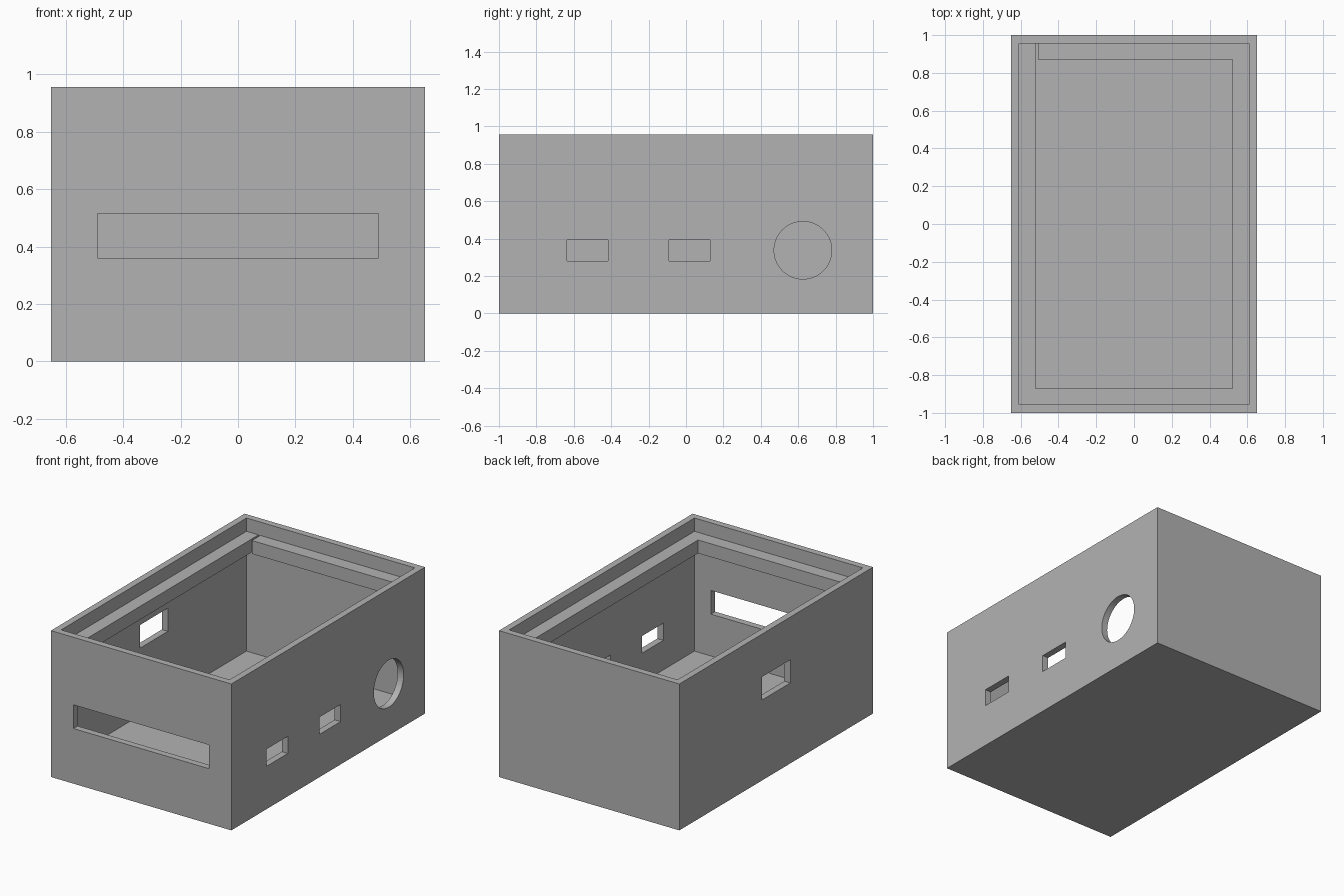
import bpy
import bmesh
import math

if "Cube" in bpy.data.objects:
    bpy.data.objects.remove(bpy.data.objects["Cube"], do_unlink=True)

U = 2 / 46                      # one design unit; the case is 30 x 46 x 22
X, Y, H = 15 * U, 23 * U, 22 * U
WALL, FLOOR, LEDGE = U, 2 * U, 2 * U
IX, IY = X - WALL, Y - WALL     # inner half sizes

grey = bpy.data.materials.new("plain grey")
grey.use_nodes = True
grey.diffuse_color = (0.45, 0.45, 0.45, 1)
grey.node_tree.nodes["Principled BSDF"].inputs["Base Color"].default_value = (0.45, 0.45, 0.45, 1)


def add_object(name, bm):
    bmesh.ops.recalc_face_normals(bm, faces=bm.faces)
    mesh = bpy.data.meshes.new(name)
    bm.to_mesh(mesh)
    bm.free()
    mesh.materials.append(grey)
    obj = bpy.data.objects.new(name, mesh)
    bpy.context.collection.objects.link(obj)
    return obj


def box(name, x, y, z):
    """Box from (min, max) ranges."""
    bm = bmesh.new()
    bmesh.ops.create_cube(bm, size=1)
    for v in bm.verts:
        v.co = [r[0] if c < 0 else r[1] for c, r in zip(v.co, (x, y, z))]
    return add_object(name, bm)


def prism(name, outline, z0, z1):
    """Extrude a flat outline upward."""
    bm = bmesh.new()
    face = bm.faces.new([bm.verts.new((x, y, z0)) for x, y in outline])
    new = bmesh.ops.extrude_face_region(bm, geom=[face])["geom"]
    top = [g for g in new if isinstance(g, bmesh.types.BMVert)]
    bmesh.ops.translate(bm, verts=top, vec=(0, 0, z1 - z0))
    return add_object(name, bm)


def activate(obj):
    bpy.ops.object.select_all(action="DESELECT")
    obj.select_set(True)
    bpy.context.view_layer.objects.active = obj


def cut(target, cutter):
    cutter.hide_render = True
    mod = target.modifiers.new("cut", "BOOLEAN")
    mod.operation = "DIFFERENCE"
    mod.solver = "EXACT"
    mod.object = cutter
    activate(target)
    bpy.ops.object.modifier_apply(modifier=mod.name)
    bpy.data.objects.remove(cutter, do_unlink=True)


# Case: open-topped box
case = box("case", (-X, X), (-Y, Y), (0, H))
cut(case, box("cavity_cutter", (-IX, IX), (-IY, IY), (FLOOR, H + 0.1)))

# Front slot
cut(case, box("slot_cutter", (-0.49, 0.49), (-Y - 0.05, -IY + 0.02), (0.36, 0.515)))

# Two small ports on the left side
side = (IX - 0.02, X + 0.05)
for y0 in (-0.635, -0.09):
    cut(case, box("port_cutter", side, (y0, y0 + 0.218), (0.28, 0.392)))

# Round port on the left side
bpy.ops.mesh.primitive_cylinder_add(vertices=64, radius=0.154, depth=0.2,
                                    location=(X, 0.625, 0.338),
                                    rotation=(0, math.pi / 2, 0))
cut(case, bpy.context.object)

# Window on the right side
cut(case, box("window_cutter", (-X - 0.05, -IX + 0.02), (-0.145, 0.145), (0.526, 0.677)))

# Lid ledge: open ring with a narrow gap at the back right corner
e = 0.005                       # sinks into the walls
ox, oy = IX + e, IY + e
lx, ly = IX - LEDGE, IY - LEDGE
gap = -0.509
ring = [(gap, ly), (gap, oy), (ox, oy), (ox, -oy), (-ox, -oy), (-ox, oy),
        (-lx, oy), (-lx, -ly), (lx, -ly), (lx, ly)]
prism("lid_ledge", ring, 18 * U, 20 * U)

# Smooth the round port, keep box edges sharp
activate(case)
bpy.ops.object.shade_smooth_by_angle(angle=math.radians(30))
